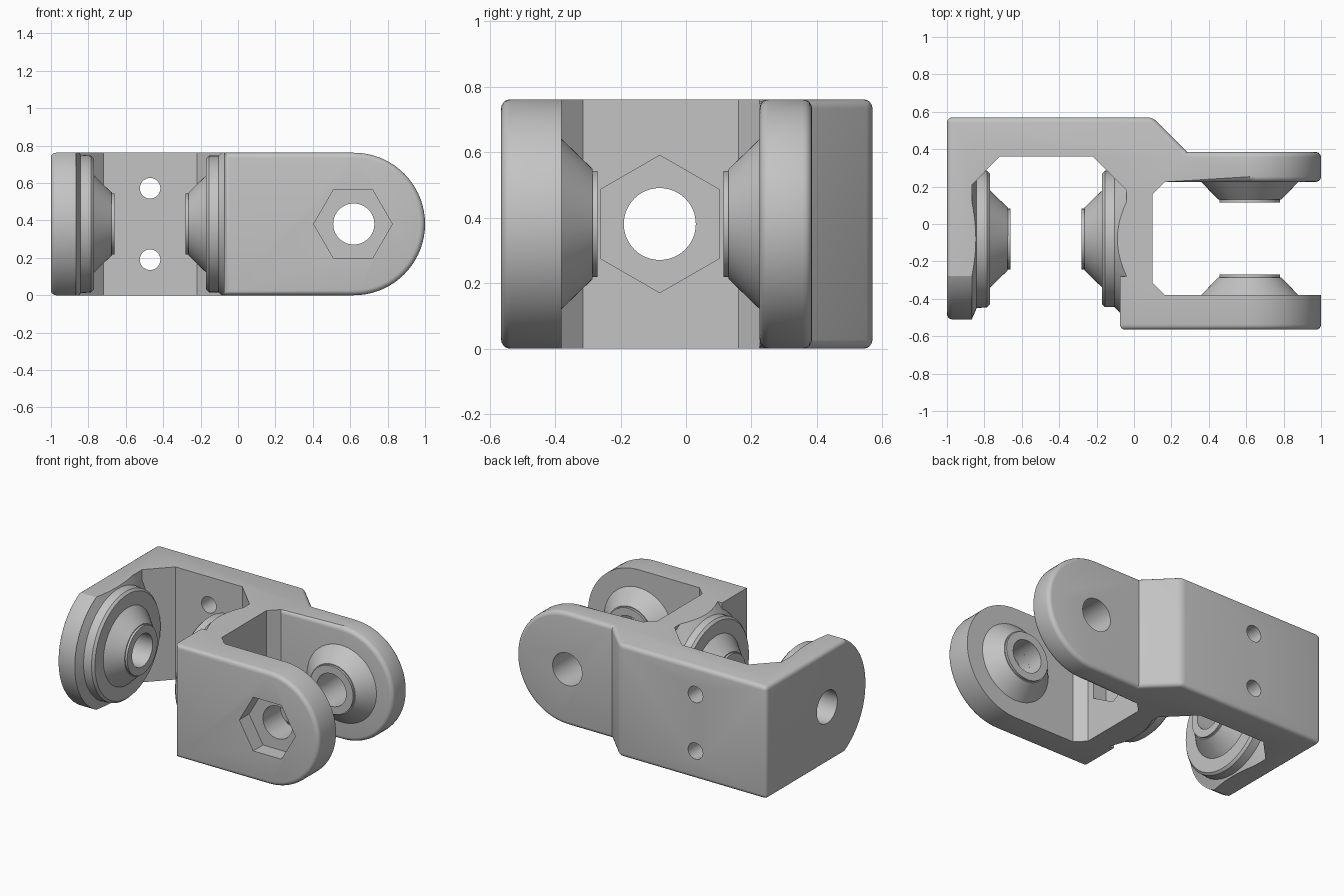
import bpy, bmesh, math
from mathutils import Vector, Matrix

if "Cube" in bpy.data.objects:
    bpy.data.objects.remove(bpy.data.objects["Cube"], do_unlink=True)

H = 0.762            # bracket height
MID = H / 2
PIN_X, PIN_Y = 0.619, -0.08   # pin axes of the two forks
BORE = 0.11

grey = bpy.data.materials.new("light_grey")
grey.use_nodes = True
grey.diffuse_color = (0.55, 0.55, 0.55, 1)
grey.node_tree.nodes["Principled BSDF"].inputs["Base Color"].default_value = (0.55, 0.55, 0.55, 1)


def finish(bm, name):
    bmesh.ops.recalc_face_normals(bm, faces=bm.faces[:])
    mesh = bpy.data.meshes.new(name)
    bm.to_mesh(mesh)
    bm.free()
    mesh.materials.append(grey)
    ob = bpy.data.objects.new(name, mesh)
    bpy.context.collection.objects.link(ob)
    return ob


def activate(ob):
    bpy.ops.object.select_all(action='DESELECT')
    ob.select_set(True)
    bpy.context.view_layer.objects.active = ob


def prism(name, points, axis, lo, hi):
    """Extrude a 2D outline along axis; remaining axes keep x, y, z order."""
    bm = bmesh.new()

    def place(p, d):
        c = list(p)
        c.insert(axis, d)
        return c
    face = bm.faces.new([bm.verts.new(place(p, lo)) for p in points])
    new = bmesh.ops.extrude_face_region(bm, geom=[face])["geom"]
    step = Vector(place((0, 0), hi - lo))
    bmesh.ops.translate(bm, vec=step, verts=[v for v in new if isinstance(v, bmesh.types.BMVert)])
    return finish(bm, name)


def arc(cx, cy, r, start, end, n):
    return [(cx + r * math.cos(start + (end - start) * i / n),
             cy + r * math.sin(start + (end - start) * i / n)) for i in range(n + 1)]


def ring(cx, cy, r, n, turn=0.0):
    return arc(cx, cy, r, turn, turn + 2 * math.pi, n)[:-1]


def cut(ob, cutter):
    mod = ob.modifiers.new("cut", 'BOOLEAN')
    mod.operation = 'DIFFERENCE'
    mod.solver = 'EXACT'
    mod.object = cutter
    activate(ob)
    bpy.ops.object.modifier_apply(modifier=mod.name)
    bpy.data.objects.remove(cutter, do_unlink=True)


def end_rounder(cx, r, mid_angle, half, far, axis, lo, hi):
    """Cutter that leaves a round end on an arm."""
    pts = arc(cx, MID, r, mid_angle - half, mid_angle + half, 36)
    a, b = pts[0], pts[-1]
    pad = math.copysign(0.6, b[1] - MID)
    pts += [(b[0], MID + pad), (far, MID + pad), (far, MID - pad), (a[0], MID - pad)]
    return prism("end_cutter", pts, axis, lo, hi)


# Bracket body: plan outline of both forks, extruded upward
outline = [(-1, -.6), (-.865, -.6), (-.865, .21), (-.72, .36), (-.22, .36), (-.04, .18),
           (-.04, -.28), (-.075, -.28), (-.075, -.565), (1.1, -.565), (1.1, -.38),
           (.165, -.38), (.1, -.315), (.1, .16), (.165, .225), (1.1, .225),
           (1.1, .385), (.285, .385), (.1, .57), (-1, .57)]
body = prism("bracket_body", outline, 2, 0, H)
cut(body, end_rounder(PIN_X, MID, 0, math.pi / 2, 1.3, 1, -1, 1))
cut(body, end_rounder(PIN_Y, 0.43, math.pi, math.radians(70), -0.8, 0, -1.2, -0.7))

# Soften the outer rims of the arms
bm = bmesh.new()
bm.from_mesh(body.data)
bmesh.ops.remove_doubles(bm, verts=bm.verts[:], dist=0.0002)


def on_rim(e):
    if len(e.link_faces) != 2 or e.calc_face_angle(0) < 0.6 or not e.is_convex:
        return False
    tests = (lambda c: c.x < -0.999, lambda c: c.y < -0.564 and c.x > -0.1,
             lambda c: c.y > 0.384, lambda c: abs(c.y - 0.225) < 0.001 and c.x > 0.16)
    return any(all(t(v.co) for v in e.verts) for t in tests)


bmesh.ops.bevel(bm, geom=[e for e in bm.edges if on_rim(e)], offset=0.028,
                offset_type='OFFSET', segments=4, profile=0.5, affect='EDGES', clamp_overlap=False)
bm.to_mesh(body.data)
bm.free()

# Pin bores, screw holes and hexagonal nut pockets
cut(body, prism("bore_x", ring(PIN_Y, MID, BORE, 48), 0, -1.2, 0.3))
cut(body, prism("bore_y", ring(PIN_X, MID, BORE, 48), 1, -1, 1))
for z in (0.19, 0.572):
    cut(body, prism("screw_hole", ring(-0.47, z, 0.055, 32), 1, 0.2, 0.8))
cut(body, prism("nut_pocket", ring(PIN_X - 0.004, MID, 0.21, 6), 1, -0.7, -0.46))
cut(body, prism("nut_pocket", ring(PIN_Y, MID, 0.21, 6, math.pi / 2), 0, 0.0, 0.2))


def boss(name, base, direction, profile):
    """Turned collar around a pin bore, trimmed to the bracket height."""
    n = 64
    turn = Vector(direction).to_track_quat('Z', 'Y').to_matrix().to_4x4()
    place = Matrix.Translation(base) @ turn
    prof = [(0, BORE)] + profile + [(profile[-1][0], BORE)]
    bm = bmesh.new()
    rows = [[bm.verts.new(place @ Vector((x, y, d))) for x, y in ring(0, 0, r, n)] for d, r in prof]
    for k, row in enumerate(rows):
        nxt = rows[(k + 1) % len(rows)]
        for i in range(n):
            j = (i + 1) % n
            bm.faces.new((row[i], row[j], nxt[j], nxt[i]))
    for z, up in ((0, -1), (H, 1)):
        res = bmesh.ops.bisect_plane(bm, geom=bm.verts[:] + bm.edges[:] + bm.faces[:],
                                     plane_co=(0, 0, z), plane_no=(0, 0, up), clear_outer=True)
        rim = [e for e in res["geom_cut"] if isinstance(e, bmesh.types.BMEdge) and e.is_boundary]
        if rim:
            bmesh.ops.holes_fill(bm, edges=rim, sides=0)
    return finish(bm, name)


cone = [(0, .26), (.095, .168), (.095, .162), (.11, .162)]
bosses = [
    boss("front_arm_boss", (PIN_X, -.38, MID), (0, 1, 0), cone),
    boss("back_arm_boss", (PIN_X, .225, MID), (0, -1, 0), cone),
    boss("right_arm_boss", (-.865, PIN_Y, MID), (1, 0, 0),
         [(0, .425), (.024, .37), (.08, .365), (.095, .35)] + [(d + .095, r) for d, r in cone]),
    boss("middle_wall_boss", (-.04, PIN_Y, MID), (-1, 0, 0),
         [(0, .43), (.065, .365), (.115, .365), (.13, .35)] + [(d + .13, r) for d, r in cone]),
]

# Smooth the round surfaces, keep edges sharp
for ob in [body] + bosses:
    activate(ob)
    bpy.ops.object.shade_smooth_by_angle(angle=math.radians(24))
